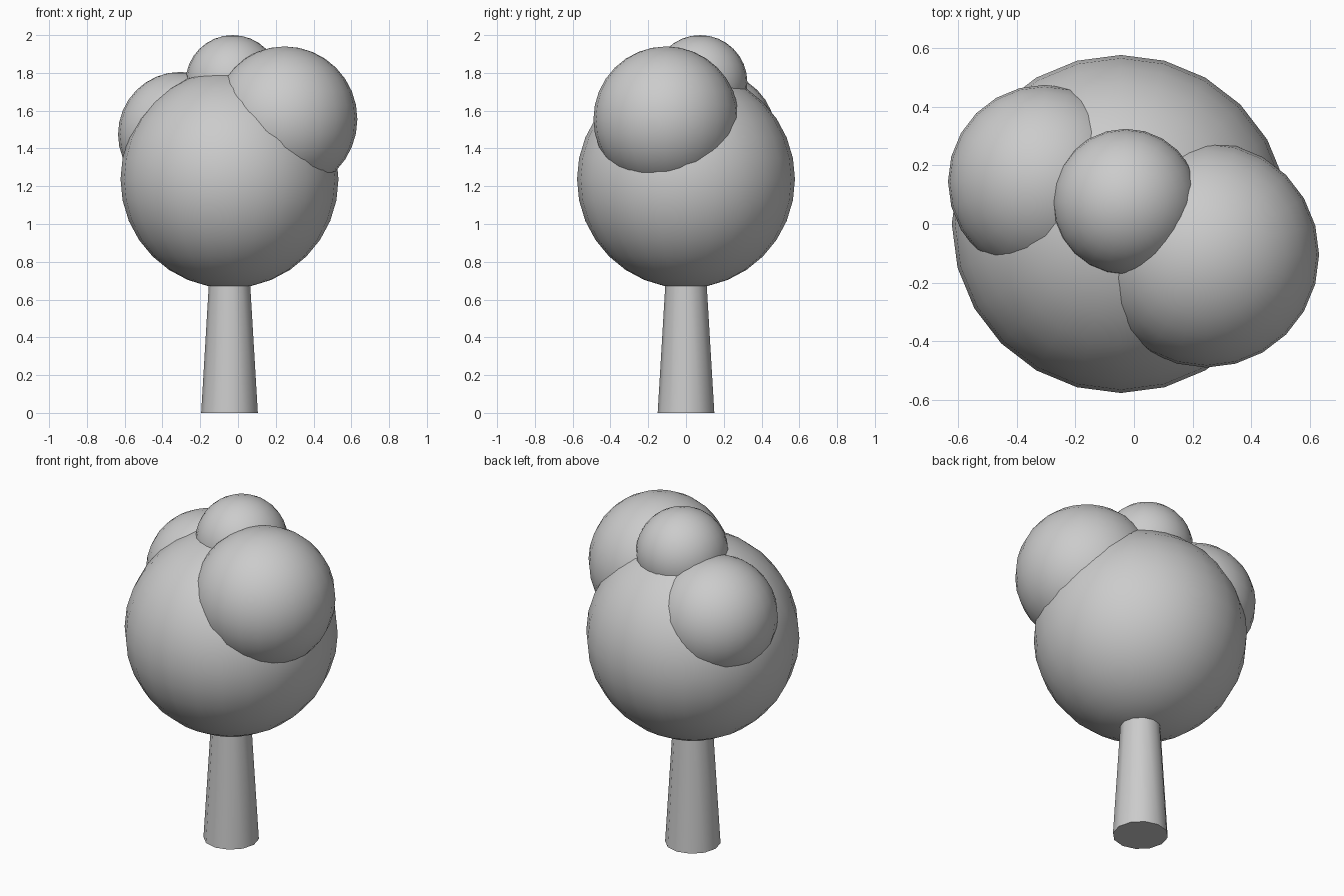
import bpy
import math

if "Cube" in bpy.data.objects:
    bpy.data.objects.remove(bpy.data.objects["Cube"])

# One pale grey covers the whole model
grey = bpy.data.materials.new("pale grey")
grey.diffuse_color = (0.6, 0.6, 0.6, 1)
grey.use_nodes = True
grey.node_tree.nodes["Principled BSDF"].inputs["Base Color"].default_value = grey.diffuse_color


def finish(name):
    ob = bpy.context.object
    ob.name = name
    ob.data.materials.append(grey)
    bpy.ops.object.shade_smooth_by_angle(angle=math.radians(40))


# Tapered trunk, its top hidden in the foliage
bpy.ops.mesh.primitive_cone_add(vertices=12, radius1=0.15, radius2=0.1,
                                depth=0.84, location=(-0.045, 0, 0.42))
finish("trunk")

# Foliage balls: name, radius, centre
BALLS = [
    ("main_foliage", 0.577, (-0.045, 0, 1.237)),
    ("right_foliage", 0.385, (0.247, -0.105, 1.555)),
    ("left_foliage", 0.33, (-0.305, 0.145, 1.475)),
    ("top_foliage", 0.25, (-0.028, 0.075, 1.75)),
]
for name, radius, centre in BALLS:
    bpy.ops.mesh.primitive_uv_sphere_add(segments=24, ring_count=16,
                                         radius=radius, location=centre)
    finish(name)
